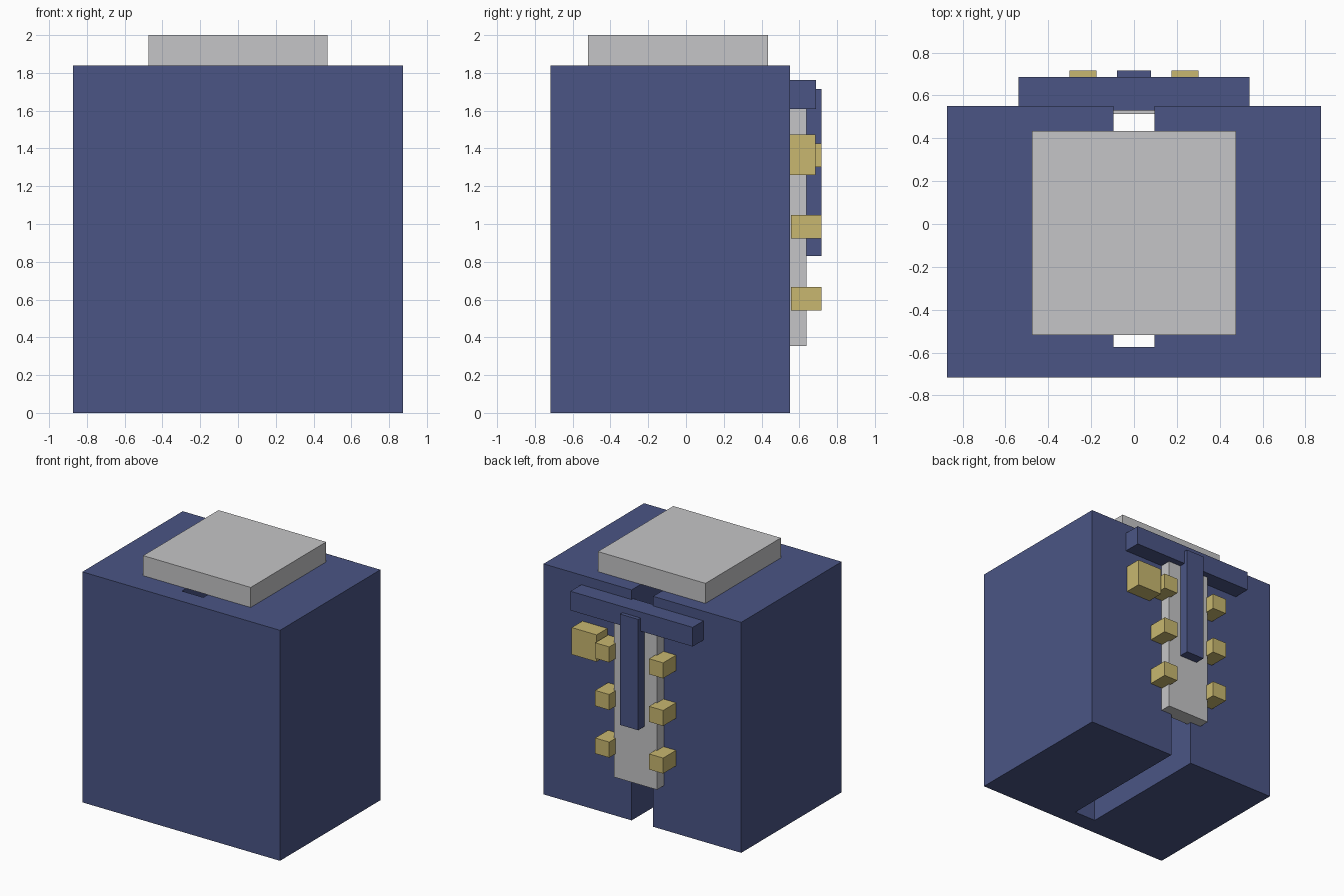
import bpy
import bmesh

if "Cube" in bpy.data.objects:
    bpy.data.objects.remove(bpy.data.objects["Cube"], do_unlink=True)


def make_material(name, rgb):
    mat = bpy.data.materials.new(name)
    mat.use_nodes = True
    mat.diffuse_color = (*rgb, 1)
    mat.node_tree.nodes["Principled BSDF"].inputs["Base Color"].default_value = (*rgb, 1)
    return mat


BLUE = make_material("dusty blue", (0.069, 0.091, 0.235))
GREY = make_material("light grey", (0.56, 0.56, 0.57))
GOLD = make_material("pale gold", (0.58, 0.475, 0.16))


def prism(name, outline, z, mat):
    """Extrude a flat xy outline between two heights."""
    bm = bmesh.new()
    face = bm.faces.new([bm.verts.new((x, y, z[0])) for x, y in outline])
    top = bmesh.ops.extrude_face_region(bm, geom=[face])["geom"]
    verts = [v for v in top if isinstance(v, bmesh.types.BMVert)]
    bmesh.ops.translate(bm, verts=verts, vec=(0, 0, z[1] - z[0]))
    bmesh.ops.recalc_face_normals(bm, faces=bm.faces)
    mesh = bpy.data.meshes.new(name)
    bm.to_mesh(mesh)
    bm.free()
    mesh.materials.append(mat)
    obj = bpy.data.objects.new(name, mesh)
    bpy.context.collection.objects.link(obj)
    return obj


def box(name, x, y, z, mat):
    outline = [(x[0], y[0]), (x[1], y[0]), (x[1], y[1]), (x[0], y[1])]
    return prism(name, outline, z, mat)


# Body: a block with a vertical slot open at the back
half = [(0.873, -0.717), (0.873, 0.55), (0.095, 0.55), (0.095, -0.573)]
body_outline = half + [(-x, y) for x, y in reversed(half)]
prism("body", body_outline, (0, 1.84), BLUE)

# Neck plate on top
box("neck", (-0.475, 0.475), (-0.518, 0.433), (1.84, 2.0), GREY)

# Back panel, collar bar and hanging strip
box("back_panel", (-0.19, 0.19), (0.513, 0.637), (0.354, 1.68), GREY)
box("collar_bar", (-0.54, 0.54), (0.53, 0.687), (1.61, 1.763), BLUE)
box("hanging_strip", (-0.08, 0.08), (0.637, 0.717), (0.83, 1.715), BLUE)

# Two columns of buttons
for side, label in ((1, "left"), (-1, "right")):
    for row in range(3):
        z = 0.605 + 0.38 * row
        x = 0.238 * side
        box(f"{label}_button_{row + 1}", (x - 0.062, x + 0.062),
            (0.555, 0.717), (z - 0.062, z + 0.062), GOLD)

# Badge beside the top left button
box("badge", (0.31, 0.53), (0.54, 0.685), (1.26, 1.475), GOLD)
